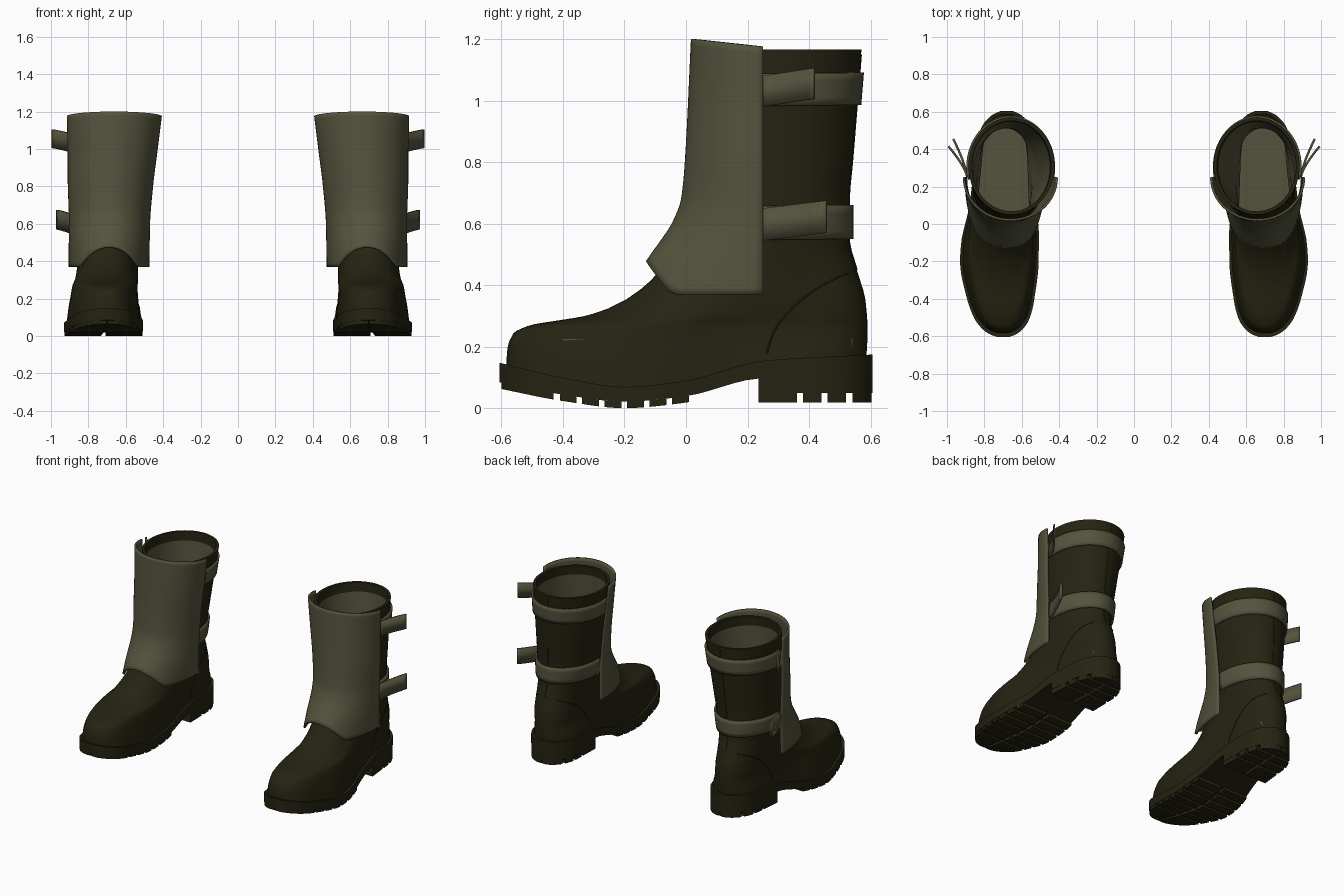
import bpy, bmesh
from math import sin, cos, pi, acos

if "Cube" in bpy.data.objects:
    bpy.data.objects.remove(bpy.data.objects["Cube"])


def material(name, rgb):
    m = bpy.data.materials.new(name)
    m.use_nodes = True
    m.diffuse_color = (*rgb, 1)
    m.node_tree.nodes["Principled BSDF"].inputs["Base Color"].default_value = (*rgb, 1)
    return m


leather = material("dark olive leather", (.019, .017, .006))
canvas = material("grey olive canvas", (.09, .087, .047))


def profile(*pts):
    """Smooth curve through points, without overshoot."""
    n = len(pts)
    d = [(q[1] - p[1]) / (q[0] - p[0]) for p, q in zip(pts, pts[1:])]
    m = [d[0]] + [2 * a * b / (a + b) if a * b > 0 else 0 for a, b in zip(d, d[1:])] + [d[-1]]

    def f(v):
        v = min(max(v, pts[0][0]), pts[-1][0])
        i = next((k for k in range(n - 1) if v <= pts[k + 1][0]), n - 2)
        h = pts[i + 1][0] - pts[i][0]
        t = (v - pts[i][0]) / h
        s = t * t * (3 - 2 * t)
        return (pts[i][1] * (1 - s) + pts[i + 1][1] * s
                + h * t * (1 - t) * ((1 - t) * m[i] - t * m[i + 1]))
    return f


def finish(ob, thickness=0):
    """Optional thickness, mirror to the other boot, smooth shading."""
    if thickness:
        mod = ob.modifiers.new("thickness", "SOLIDIFY")
        mod.thickness, mod.offset = thickness, 0
    ob.modifiers.new("other_boot", "MIRROR").use_axis[0] = True
    bpy.ops.object.select_all(action="DESELECT")
    ob.select_set(True)
    bpy.context.view_layer.objects.active = ob
    bpy.ops.object.shade_smooth_by_angle(angle=.7)


def loft(name, rows, mats, closed=False, caps=False, thickness=0, rule=None):
    """Skin a list of point rows; rule gives the material index of a row."""
    bm = bmesh.new()
    vs = [[bm.verts.new(p) for p in r] for r in rows]
    n = len(rows[0])
    for i, (a, b) in enumerate(zip(vs, vs[1:])):
        for j in range(n if closed else n - 1):
            k = (j + 1) % n
            face = bm.faces.new((a[j], a[k], b[k], b[j]))
            face.material_index = rule(i) if rule else 0
    if caps:
        bm.faces.new(vs[0])
        bm.faces.new(vs[-1]).material_index = rule(len(rows)) if rule else 0
    bmesh.ops.recalc_face_normals(bm, faces=bm.faces)
    me = bpy.data.meshes.new(name)
    bm.to_mesh(me)
    bm.free()
    for m in mats:
        me.materials.append(m)
    ob = bpy.data.objects.new(name, me)
    bpy.context.collection.objects.link(ob)
    finish(ob, thickness)
    return ob


# Foot outline and sole heights along y
foot_w = profile((-.605, .03), (-.59, .07), (-.56, .11), (-.5, .15), (-.4, .18), (-.2, .21), (-.1, .208),
                 (.1, .18), (.3, .165), (.45, .155), (.53, .125), (.585, .075), (.605, .03))
foot_c = profile((-.605, .70), (-.2, .72), (.1, .70), (.605, .68))
sole_top = profile((-.605, .148), (-.4, .1), (-.2, .07), (0, .09), (.25, .155), (.605, .175))
sole_bot = profile((-.605, .085), (-.4, .045), (-.2, .022), (0, .04), (.24, .097), (.605, .105))

# Upper: front edge, back edge, half width and centre by height
front = profile((.15, -.585), (.21, -.58), (.25, -.56), (.272, -.5), (.285, -.42), (.3, -.33), (.33, -.24),
                (.37, -.17), (.42, -.11), (.5, -.05), (.6, -.005), (.8, .02), (1.165, .05))
back = profile((.15, .585), (.25, .59), (.35, .583), (.45, .555), (.55, .53), (.68, .53), (.8, .54), (1.165, .57))
shaft_w = profile((.3, .16), (.45, .165), (.6, .185), (.8, .2), (1.165, .23))
shaft_c = profile((.3, .70), (.5, .69), (.7, .68), (1.165, .655))
taper = profile((.15, .94), (.3, .83), (.5, .78))
blend = profile((.2, 0), (.35, .5), (.5, 1))


def surf(t, z, off=0):
    """Point on the upper at angle t (0 is the toe side) and height z."""
    mid, half, s = (front(z) + back(z)) / 2, (back(z) - front(z)) / 2, blend(z)
    y = mid - half * cos(t)
    side = 0 if abs(sin(t)) < 1e-6 else (1 if sin(t) > 0 else -1)
    w = (1 - s) * foot_w(-.605 * cos(t)) * taper(z) * side + s * shaft_w(z) * sin(t)
    x = (1 - s) * foot_c(y) + s * shaft_c(z) + w + off * sin(t)
    drop = min(max((.27 - z) / .12, 0), 1)
    return x, y - off * cos(t), z + (sole_top(y) - .17) * drop


N = 56
ring = [2 * pi * j / N for j in range(N)]
heights = ([.15, .18, .21, .23] + [.25 + .006 * i for i in range(11)]
           + [.325 + .03 * i for i in range(28)] + [1.165])
rows = [[surf(t, z) for t in ring] for z in heights]
inner = [z for z in reversed(heights) if z >= .21]
rows += [[surf(t, z, -.018) for t in ring] for z in inner]
loft("boot_upper", rows, [leather, canvas], closed=True, caps=True,
     rule=lambda i: 1 if i > len(heights) + 1 else 0)


def slab(name, y0, y1, top, bottom, u0=-1, u1=1, mat=leather, grow=1, n=4):
    """Block following the foot outline between y0 and y1."""
    rows = []
    for i in range(n + 1):
        y = (y0 + y1) / 2 - (y1 - y0) / 2 * cos(pi * i / n)
        c, w = foot_c(y), foot_w(y) * grow
        rows.append([(c + w * u0, y, bottom(y)), (c + w * u1, y, bottom(y)),
                     (c + w * u1, y, top(y)), (c + w * u0, y, top(y))])
    return loft(name, rows, [mat], closed=True, caps=True)


# Sole, heel block and footbed
slab("sole", -.605, .605, sole_top, sole_bot, n=48)
slab("heel", .235, .605, lambda y: .13, lambda y: .05, n=20)
slab("footbed", -.4, .54, lambda y: .225, lambda y: .2, mat=canvas, grow=.8, n=20)

# Tread lugs, split along the middle
for side, (u0, u1) in (("left", (.06, .99)), ("right", (-.99, -.06))):
    slab("toe_tread_" + side, -.6, -.43, sole_bot, lambda y: sole_bot(y) - .021, u0, u1, n=10)
    for i in range(6):
        y0 = -.41 + i * .073
        slab(f"tread_{side}_{i + 1}", y0, y0 + .055, sole_bot, lambda y: sole_bot(y) - .021, u0, u1)
    for i, (y0, y1) in enumerate(((.235, .36), (.38, .44), (.46, .52), (.54, .603))):
        slab(f"heel_tread_{side}_{i + 1}", y0, y1, lambda y: .055, lambda y: .02, u0, u1, n=8)

# Gaiter wrapped over the shin, arched above the instep
gaiter_front = profile((.37, -.18), (.475, -.125), (.5, -.108), (.55, -.072), (.6, -.04),
                       (.68, -.01), (.8, .002), (1.2, .022))
gaiter_w = profile((.37, .21), (.6, .211), (.8, .222), (1, .235), (1.2, .25))
gaiter_c = profile((.37, .69), (.6, .687), (.8, .682), (1, .67), (1.2, .66))


def gaiter_point(a, v):
    low = .37 + .105 * max(0, 1 - (abs(a) / .82) ** 2)
    z = low + (1.2 - .025 * (1 - cos(a)) - low) * v
    f = gaiter_front(z)
    return gaiter_c(z) + gaiter_w(z) * sin(a), f + (.25 - f) * (1 - cos(a)), z


loft("gaiter", [[gaiter_point(pi * (j / 40 - .5), i / 36) for j in range(41)] for i in range(37)],
     [canvas], thickness=.012)

# Straps around the back, each with a loose flap end on the outer side
for name, z0, z1, reach, flare in (("upper", .98, 1.085, .165, .1), ("lower", .545, .655, .205, .075)):
    band = []
    for i in range(5):
        z = z0 + (z1 - z0) * i / 4
        mid, half = (front(z) + back(z)) / 2, (back(z) - front(z)) / 2
        start = acos((mid - .24) / half)
        angles = [start + (2 * pi - 2 * start) * j / 32 for j in range(33)]
        band.append([surf(t, z + .006 * (1 - cos(t)) / 2, .008) for t in angles])
    loft(name + "_strap", band, [canvas], thickness=.012)
    flap = [[(.892 + flare * s ** 1.4, .25 + reach * s, z + .025 * s) for s in (j / 10 for j in range(11))]
            for z in (z0, z1 - .005)]
    loft(name + "_strap_flap", flap, [canvas], thickness=.012)


def seam(name, pts):
    cu = bpy.data.curves.new(name, "CURVE")
    cu.dimensions, cu.bevel_depth, cu.bevel_resolution = "3D", .003, 1
    sp = cu.splines.new("POLY")
    sp.points.add(len(pts) - 1)
    for p, co in zip(sp.points, pts):
        p.co = (*co, 1)
    cu.materials.append(leather)
    ob = bpy.data.objects.new(name, cu)
    bpy.context.collection.objects.link(ob)
    ob.modifiers.new("other_boot", "MIRROR").use_axis[0] = True


# Stitched seams: heel counter on both sides and one up the back
counter = profile((.19, .262), (.25, .285), (.32, .34), (.38, .41), (.42, .48), (.45, .552))
for side, sign in (("left", 1), ("right", -1)):
    line = []
    for i in range(25):
        z = .19 + .26 * i / 24
        mid, half = (front(z) + back(z)) / 2, (back(z) - front(z)) / 2
        line.append(surf(sign * acos(max(-1, (mid - counter(z)) / half)), z))
    seam("counter_seam_" + side, line)
seam("back_seam", [surf(pi, .45 + .7 * i / 24) for i in range(25)])
